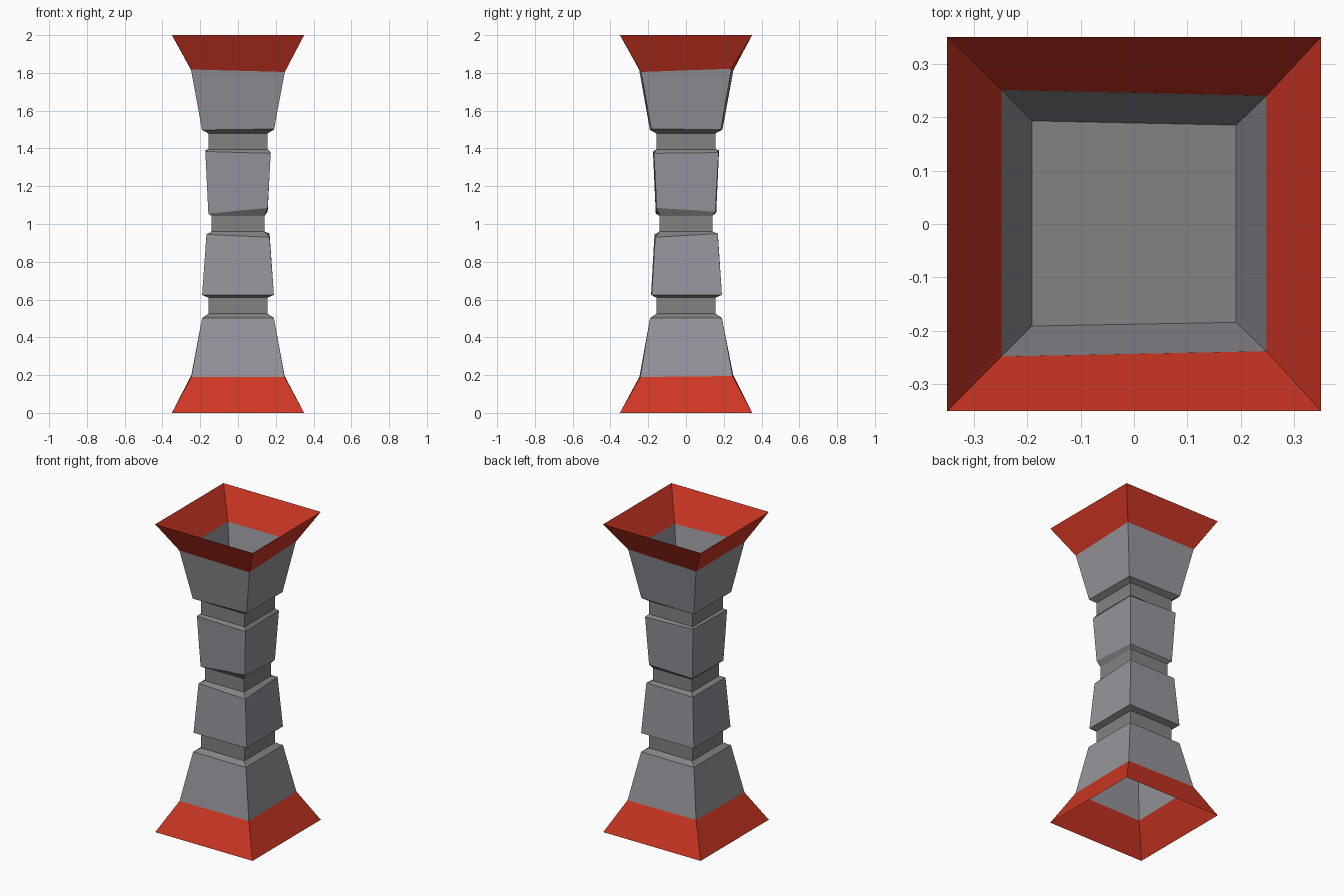
import bpy, bmesh

if "Cube" in bpy.data.objects:
    bpy.data.objects.remove(bpy.data.objects["Cube"])

# Corner order: front-left, front-right, back-right, back-left
SIGNS = [(-1, -1), (1, -1), (1, 1), (-1, 1)]


def ring(z, half, dz=(0, 0, 0, 0), dy=(0, 0, 0, 0)):
    """Square ring; dz and dy nudge each corner's height and depth."""
    return [(sx * half, sy * (half + r), z + d)
            for (sx, sy), d, r in zip(SIGNS, dz, dy)]


def loft(name, rings, mat, cap_start=False, cap_end=False):
    bm = bmesh.new()
    loops = [[bm.verts.new(p) for p in r] for r in rings]
    for a, b in zip(loops, loops[1:]):
        for i in range(4):
            j = (i + 1) % 4
            bm.faces.new((a[i], a[j], b[j], b[i]))
    if cap_start:
        bm.faces.new(loops[0][::-1])
    if cap_end:
        bm.faces.new(loops[-1])
    me = bpy.data.meshes.new(name)
    bm.to_mesh(me)
    bm.free()
    me.materials.append(mat)
    ob = bpy.data.objects.new(name, me)
    bpy.context.collection.objects.link(ob)


def material(name, *rgb):
    m = bpy.data.materials.new(name)
    m.diffuse_color = (*rgb, 1)
    m.use_nodes = True
    m.node_tree.nodes["Principled BSDF"].inputs["Base Color"].default_value = m.diffuse_color
    return m


red = material("red", 0.62, 0.038, 0.017)
stone = material("block_grey", 0.30, 0.30, 0.33)
dark = material("neck_grey", 0.225, 0.225, 0.225)

# Shared rings where the parts meet
low_flare = ring(0.19, 0.247, (0, 0, 0.005, 0.01), (0, -0.005, 0, 0.003))
low_shoulder = ring(0.503, 0.19)
lower_base = ring(0.625, 0.19, dy=(-0.005, -0.008, 0, 0))
lower_top = ring(0.943, 0.167, (0.002, -0.013, 0.006, 0.002), (0, -0.004, 0.001, 0.002))
upper_base = ring(1.065, 0.157, (-0.01, 0.02, 0, -0.005), (0.003, -0.002, -0.002, 0.003))
upper_top = ring(1.38, 0.173, (0.004, -0.006, -0.002, 0.01), (0.002, -0.003, 0, 0.002))
top_shoulder = ring(1.5, 0.191, (-0.002, 0.003, 0, 0), (0, -0.007, -0.006, 0.002))
top_flare = ring(1.815, 0.248, (0.003, -0.01, 0.007, 0), (0, -0.01, -0.008, 0.003))

# Hollow red flares at both ends
loft("bottom_flare", [ring(0, 0.35), low_flare], red)
loft("top_flare", [top_flare, ring(2, 0.35)], red)

# Tapered blocks
loft("bottom_block", [low_flare, low_shoulder], stone)
loft("lower_block", [lower_base, lower_top], stone)
loft("upper_block", [upper_base, upper_top], stone)
loft("top_block", [top_shoulder, top_flare], stone)

# Darker necks with sloped shoulders, closing off the hollow ends
loft("bottom_neck", [low_shoulder, ring(0.525, 0.157), ring(0.61, 0.157), lower_base],
     dark, cap_start=True)
loft("middle_neck", [lower_top, ring(0.96, 0.14), ring(1.043, 0.14), upper_base], dark)
loft("top_neck", [upper_top, ring(1.395, 0.157), ring(1.48, 0.157), top_shoulder],
     dark, cap_end=True)
